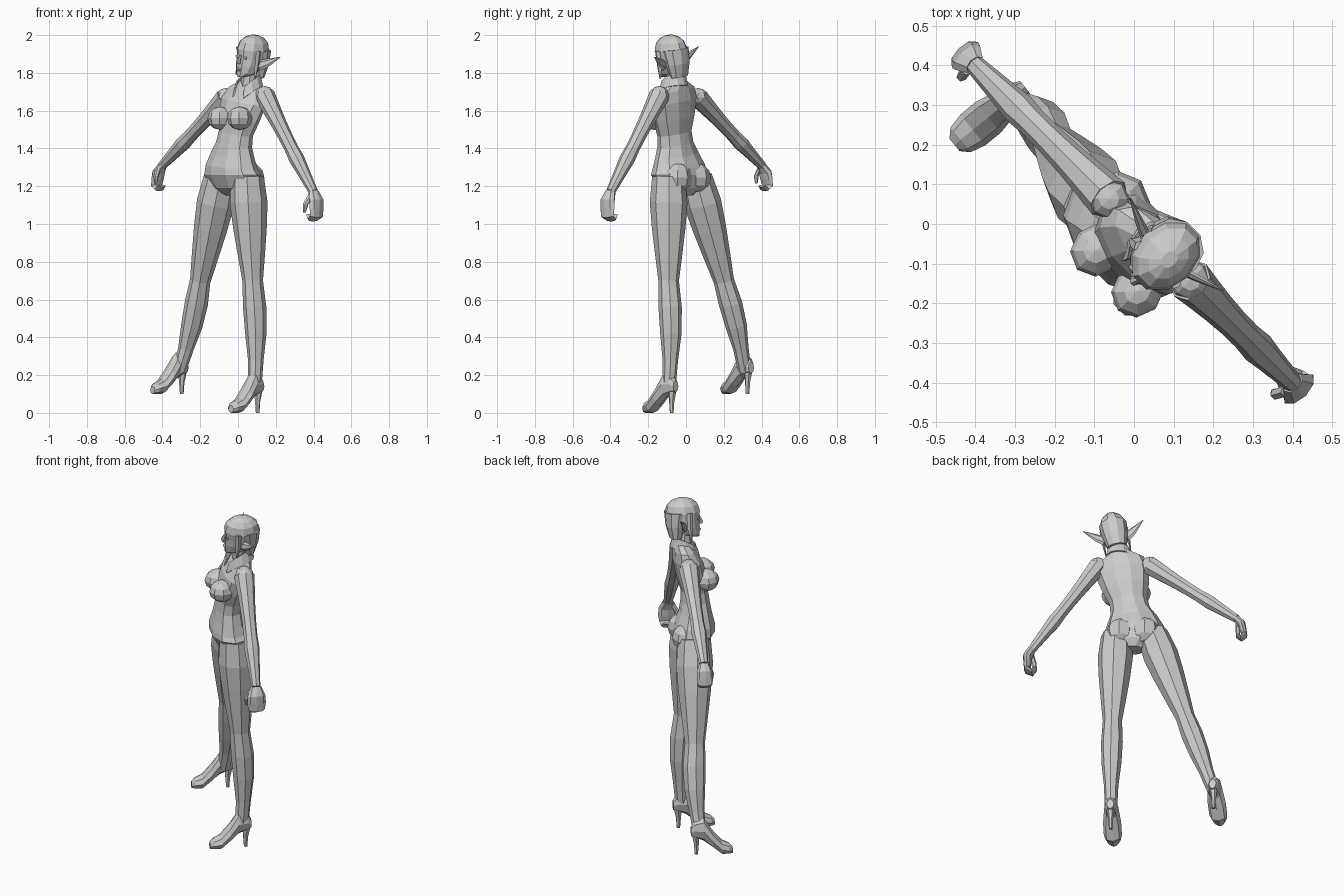
import bpy, bmesh, math
from mathutils import Matrix, Vector

cube = bpy.data.objects.get("Cube")
if cube:
    bpy.data.objects.remove(cube, do_unlink=True)

grey = bpy.data.materials.new("plain grey")
grey.use_nodes = True
colour = (0.6, 0.6, 0.6, 1)
grey.diffuse_color = colour
grey.node_tree.nodes["Principled BSDF"].inputs["Base Color"].default_value = colour

AXIS_Y, AXIS_Z = Vector((0, 1, 0)), Vector((0, 0, 1))
BODY = Matrix.Identity(4)
# The figure is built facing -y, then turned about the vertical axis
TURN = Matrix.Rotation(math.radians(-45), 4, 'Z')
# The head leans towards the figure's left
HEAD = Matrix.Translation((0.09, 0, 1.78)) @ Matrix.Rotation(math.radians(9.5), 4, 'Y')


def finish(name, bm, frame):
    """Turn a finished part into an object in the scene."""
    bmesh.ops.recalc_face_normals(bm, faces=bm.faces)
    bm.transform(TURN @ frame)
    mesh = bpy.data.meshes.new(name)
    bm.to_mesh(mesh)
    bm.free()
    mesh.materials.append(grey)
    obj = bpy.data.objects.new(name, mesh)
    bpy.context.collection.objects.link(obj)
    return obj


def loft(name, rings, frame=BODY, up=AXIS_Y, sides=8):
    """Skin a tube through rings given as (centre, half width, half depth)."""
    bm = bmesh.new()
    centres = [Vector(centre) for centre, width, depth in rings]
    last = len(rings) - 1
    loops = []
    for i, (centre, width, depth) in enumerate(rings):
        along = centres[min(i + 1, last)] - centres[max(i - 1, 0)]
        across = along.cross(up).normalized()
        loop = []
        for k in range(sides):
            angle = math.tau * k / sides
            offset = across * width * math.cos(angle) + up * depth * math.sin(angle)
            loop.append(bm.verts.new(centres[i] + offset))
        loops.append(loop)
    for low, high in zip(loops, loops[1:]):
        for k in range(sides):
            n = (k + 1) % sides
            bm.faces.new((low[k], low[n], high[n], high[k]))
    bm.faces.new(loops[0])
    bm.faces.new(loops[-1])
    return finish(name, bm, frame)


def midline(rows):
    """Rings centred on x = 0, from rows of (y, z, half width, half depth)."""
    return [((0, y, z), width, depth) for y, z, width, depth in rows]


def limb(name, joints, radii, bulge):
    """Two-bone limb with evenly spaced rings; the bulge pushes the lower bone back."""
    joints = [Vector(joint) for joint in joints]
    half = len(radii) // 2
    rings = []
    for k, radius in enumerate(radii):
        bone = min(k // half, 1)
        t = k / half - bone
        centre = joints[bone].lerp(joints[bone + 1], t)
        centre += AXIS_Y * bulge * bone * math.sin(math.pi * t)
        rings.append((centre, radius, radius * 1.06))
    loft(name, rings)


def blob(name, centre, size, frame=BODY):
    bm = bmesh.new()
    bmesh.ops.create_uvsphere(bm, u_segments=8, v_segments=6, radius=1)
    place = Matrix.Translation(centre) @ Matrix.Diagonal((*size, 1))
    finish(name, bm, frame @ place)


def spine(z):
    """The back curves inwards at the waist and sways to the left above the hips."""
    return (0.005 + 0.17 * max(0, z - 1.3), 0.55 * (z - 1.4) ** 2 - 0.055, z)


# Torso from crotch to neck base
torso = [(1.15, 0.05, 0.05), (1.19, 0.14, 0.09), (1.26, 0.18, 0.115), (1.3, 0.165, 0.11),
         (1.36, 0.14, 0.09), (1.42, 0.11, 0.08), (1.48, 0.105, 0.075), (1.56, 0.13, 0.085),
         (1.65, 0.15, 0.08), (1.71, 0.13, 0.06), (1.75, 0.06, 0.045)]
loft("torso", [(spine(z), width, depth) for z, width, depth in torso], sides=10)
loft("neck", [((0.08, 0, 1.72), 0.046, 0.046), ((0.1, 0, 1.84), 0.038, 0.042)])

# Legs and arms share one profile each
leg = [0.085, 0.097, 0.086, 0.07, 0.053, 0.06, 0.055, 0.04, 0.034]
limb("left_leg", [(0.1, -0.03, 1.25), (0.12, -0.01, 0.7), (0.127, 0, 0.14)], leg, 0.015)
limb("right_leg", [(-0.1, -0.03, 1.25), (-0.283, 0, 0.7), (-0.44, 0, 0.22)], leg, 0.015)
arm = [0.054, 0.047, 0.041, 0.037, 0.036, 0.04, 0.034, 0.029, 0.024]
left_wrist, right_wrist = Vector((0.565, 0, 1.17)), Vector((-0.566, 0, 1.31))
left_shoulder, right_shoulder = (0.2, 0, 1.68), (-0.09, 0, 1.67)
limb("left_arm", [left_shoulder, (0.4, 0, 1.4), left_wrist], arm, 0)
limb("right_arm", [right_shoulder, (-0.36, 0, 1.465), right_wrist], arm, 0)
blob("left_shoulder", left_shoulder, (0.055, 0.052, 0.05))
blob("right_shoulder", right_shoulder, (0.055, 0.052, 0.05))

# High-heeled shoes
shoe = midline([(0.05, 0.14, 0.02, 0.03), (0.03, 0.15, 0.03, 0.05), (-0.02, 0.15, 0.04, 0.07),
                (-0.07, 0.09, 0.05, 0.05), (-0.12, 0.04, 0.05, 0.04),
                (-0.16, 0.03, 0.04, 0.03), (-0.18, 0.02, 0.02, 0.02)])
heel = midline([(0.025, 0.13, 0.024, 0.026), (0.02, 0.06, 0.013, 0.015), (0.02, 0, 0.01, 0.01)])
for label, x, ground, splay in (("left", 0.127, 0, 0), ("right", -0.443, 0.1, -0.1)):
    frame = Matrix.Translation((x, 0, ground)) @ Matrix.Rotation(splay, 4, 'Z')
    loft(label + "_shoe", shoe, frame, AXIS_Z)
    loft(label + "_heel", heel, frame, sides=6)


def hand(label, wrist, angle, side, scale):
    """Curled mitten hand with a thumb; the angle leans it away from the body."""
    reach = Vector((side * math.sin(angle), 0, -math.cos(angle)))
    inward = Vector((-side * math.cos(angle), 0, -math.sin(angle)))

    def path(steps):
        return [(wrist + scale * (reach * along + inward * curl + AXIS_Y * y),
                 width * scale, depth * scale) for along, curl, y, width, depth in steps]
    loft(label + "_hand", path([
        (0, 0, 0, 0.024, 0.03), (0.05, -0.01, 0, 0.026, 0.05), (0.09, 0, 0, 0.022, 0.052),
        (0.13, 0.01, 0, 0.018, 0.046), (0.14, 0.04, 0, 0.012, 0.04),
        (0.11, 0.055, 0, 0.008, 0.03)]))
    loft(label + "_thumb", path([
        (0.02, 0, -0.025, 0.016, 0.016), (0.06, 0.025, -0.05, 0.015, 0.015),
        (0.1, 0.045, -0.05, 0.007, 0.008)]), sides=6)


hand("left", left_wrist, math.radians(15), 1, 1)
hand("right", right_wrist, math.radians(27), -1, 0.88)

# Head and close-cropped hair
loft("head", midline([
    (-0.07, 0, 0.02, 0.02), (-0.036, 0.02, 0.05, 0.055), (-0.015, 0.06, 0.064, 0.08),
    (0, 0.1, 0.07, 0.093), (0, 0.15, 0.073, 0.097), (0, 0.2, 0.05, 0.06)]), HEAD, sides=10)
loft("hair_top", midline([
    (0, 0.145, 0.078, 0.1), (0, 0.185, 0.066, 0.088), (0, 0.21, 0.044, 0.06),
    (0, 0.223, 0.018, 0.024)]), HEAD, sides=10)
loft("hair_back", midline([
    (0.04, 0, 0.055, 0.036), (0.04, 0.07, 0.07, 0.056), (0.03, 0.15, 0.077, 0.072)]),
    HEAD, sides=10)

# Nose and mouth
loft("nose", midline([(-0.09, 0.115, 0.007, 0.008), (-0.1, 0.085, 0.01, 0.014),
                      (-0.1, 0.07, 0.014, 0.01)]), HEAD, sides=6)
blob("mouth", (0, -0.09, 0.038), (0.02, 0.01, 0.008), HEAD)

# Parts that come in mirrored pairs
for side, label in ((1, "left"), (-1, "right")):
    blob(label + "_breast", (0.053 + 0.073 * side, -0.113, 1.56), (0.064, 0.07, 0.062))
    blob(label + "_buttock", (0.005 + 0.07 * side, 0.01, 1.245), (0.08, 0.08, 0.08))
    blob(label + "_eye", (0.03 * side, -0.083, 0.105), (0.014, 0.006, 0.007), HEAD)
    loft(label + "_ear", [
        ((0.06 * side, 0, 0.07), 0.028, 0.014), ((0.1 * side, 0.014, 0.09), 0.023, 0.01),
        ((0.168 * side, 0.04, 0.133), 0.002, 0.002)], HEAD, sides=6)
    loft(label + "_sideburn", [
        ((0.07 * side, -0.03, 0.15), 0.009, 0.018), ((0.07 * side, -0.03, 0.06), 0.008, 0.015),
        ((0.07 * side, -0.034, 0), 0.003, 0.005)], HEAD, sides=4)

# Standing collar, open at the front with drooping points
bm = bmesh.new()
steps = 10
pairs = []
for k in range(steps + 1):
    t = 2 * k / steps - 1
    turn = t * math.radians(155)
    drop = 0.07 * abs(t) ** 3
    pair = []
    for radius, height in ((0.074, 1.735), (0.058, 1.795)):
        reach = radius + drop / 3
        pair.append(bm.verts.new((0.085 + reach * math.sin(turn),
                                  reach * math.cos(turn), height - drop)))
    pairs.append(pair)
for (a, b), (c, d) in zip(pairs, pairs[1:]):
    bm.faces.new((a, c, d, b))
collar = finish("collar", bm, BODY)
solid = collar.modifiers.new("thickness", 'SOLIDIFY')
solid.thickness = 0.008
